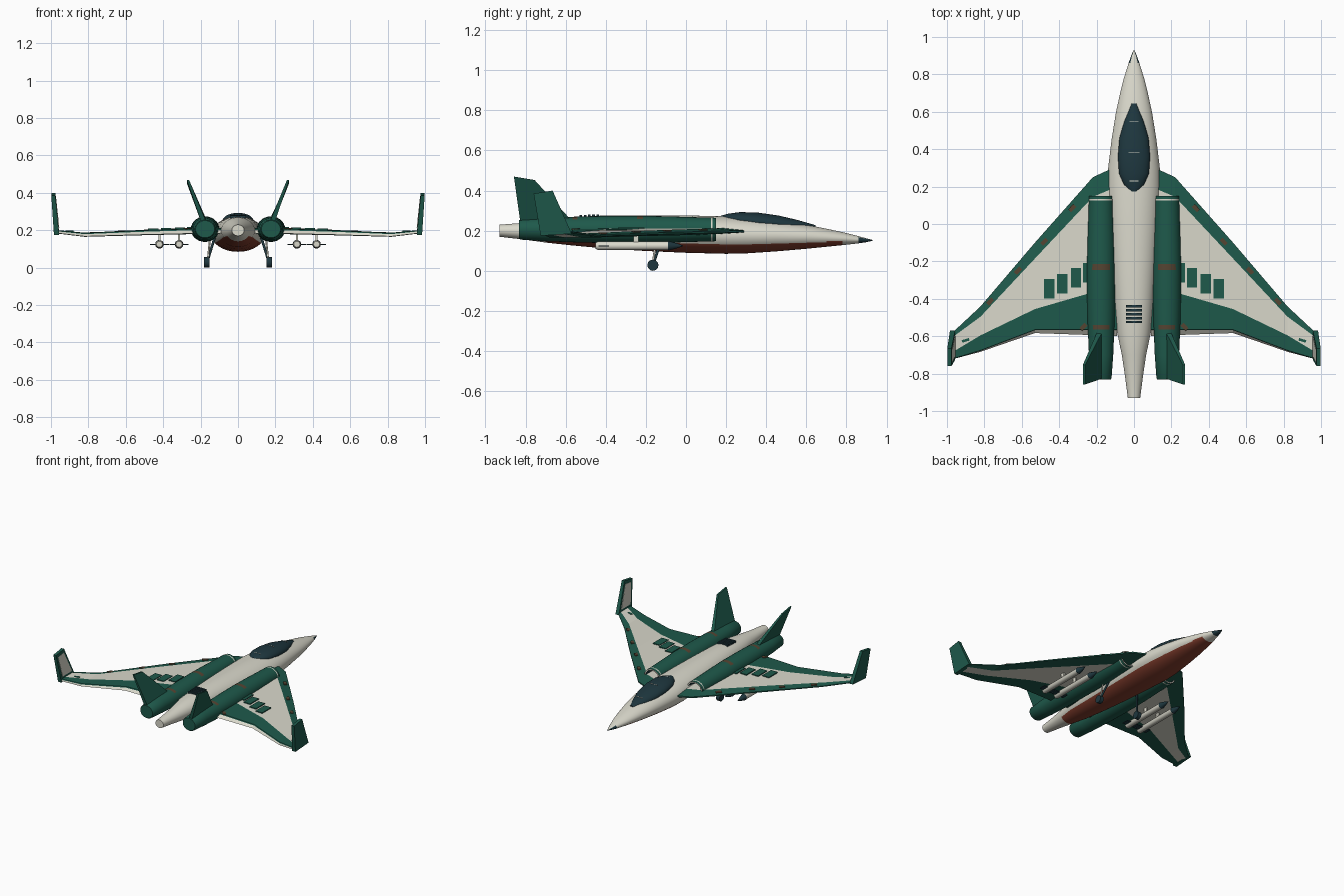
import bpy, bmesh, math
from mathutils import Vector

cube = bpy.data.objects.get("Cube")
if cube:
    bpy.data.objects.remove(cube)


def material(name, r, g, b):
    m = bpy.data.materials.new(name)
    m.use_nodes = True
    m.diffuse_color = (r, g, b, 1)
    for n in m.node_tree.nodes:
        if n.type == 'BSDF_PRINCIPLED':
            n.inputs["Base Color"].default_value = (r, g, b, 1)
            n.inputs["Roughness"].default_value = 0.7
    return m


WHITE = material("off_white", 0.7, 0.69, 0.6)
GREEN = material("deep_green", 0.013, 0.1, 0.07)
SLATE = material("dark_slate", 0.013, 0.038, 0.049)
RED = material("belly_red", 0.23, 0.048, 0.027)
RUST = material("rust", 0.09, 0.058, 0.032)


def finish(name, bm, mats, rule=None, smooth=True):
    bmesh.ops.recalc_face_normals(bm, faces=bm.faces)
    if rule:
        for f in bm.faces:
            f.material_index = rule(f.calc_center_median(), f.normal)
    me = bpy.data.meshes.new(name)
    bm.to_mesh(me)
    bm.free()
    for m in mats:
        me.materials.append(m)
    ob = bpy.data.objects.new(name, me)
    bpy.context.collection.objects.link(ob)
    if smooth:
        bpy.ops.object.select_all(action='DESELECT')
        ob.select_set(True)
        bpy.context.view_layer.objects.active = ob
        bpy.ops.object.shade_smooth_by_angle(angle=math.radians(35))
    return ob


def skin(rings):
    """Closed skin over a row of equal-length point rings, capped at both ends."""
    bm = bmesh.new()
    rows = [[bm.verts.new(p) for p in ring] for ring in rings]
    n = len(rows[0])
    for a, b in zip(rows, rows[1:]):
        for i in range(n):
            j = (i + 1) % n
            bm.faces.new((a[i], a[j], b[j], b[i]))
    bm.faces.new(rows[0])
    bm.faces.new(rows[-1])
    return bm


def loft(name, rows, mats, rule=None, cx=0, segs=32):
    """Body along y; each row is y, half width, bottom z, top z."""
    rings = []
    for y, w, lo, hi in rows:
        rings.append([(cx + w * math.cos(2 * math.pi * i / segs), y,
                       (lo + hi) / 2 + (hi - lo) / 2 * math.sin(2 * math.pi * i / segs))
                      for i in range(segs)])
    return finish(name, skin(rings), mats, rule)


def tube(name, cx, cz, profile, mats, rule=None, segs=28, squash=1):
    return loft(name, [(y, r, cz - r * squash, cz + r * squash) for y, r in profile],
                mats, rule, cx, segs)


def box(name, centre, size, mat, turn=0):
    bm = bmesh.new()
    bmesh.ops.create_cube(bm, size=1)
    c, s = math.cos(turn), math.sin(turn)
    for v in bm.verts:
        p = Vector([a * b for a, b in zip(v.co, size)])
        v.co = Vector(centre) + Vector((p.x * c - p.y * s, p.x * s + p.y * c, p.z))
    return finish(name, bm, [mat], smooth=False)


def slab(name, base, top, mat):
    """Tapered upright blade; each end is x, z front, z rear, y front, y rear, thickness."""
    rings = []
    for x, zf, zr, yf, yr, t in (base, top):
        rings.append([(x - t / 2, yf, zf), (x + t / 2, yf, zf),
                      (x + t / 2, yr, zr), (x - t / 2, yr, zr)])
    return finish(name, skin(rings), [mat], smooth=False)


def rod(name, a, b, radius, mat):
    a, b = Vector(a), Vector(b)
    bm = bmesh.new()
    bmesh.ops.create_cone(bm, cap_ends=True, segments=12, radius1=radius,
                          radius2=radius, depth=(b - a).length)
    q = (b - a).to_track_quat('Z', 'Y')
    for v in bm.verts:
        v.co = q @ v.co + (a + b) / 2
    return finish(name, bm, [mat])


# Fuselage with red belly and dark nose tip
def hull_colour(c, n):
    if c.y > 0.865 and n.z < 0.8:
        return 2
    return 1 if -0.72 < c.y < 0.8 and n.z < -0.62 else 0


loft("fuselage", [
    (-0.93, 0.033, 0.17, 0.23), (-0.8, 0.05, 0.155, 0.24), (-0.7, 0.065, 0.141, 0.254),
    (-0.58, 0.09, 0.128, 0.268), (-0.4, 0.105, 0.111, 0.276), (-0.2, 0.12, 0.099, 0.277),
    (0, 0.132, 0.09, 0.276), (0.2, 0.142, 0.085, 0.272), (0.3, 0.138, 0.087, 0.266),
    (0.45, 0.12, 0.097, 0.252), (0.6, 0.096, 0.11, 0.23), (0.7, 0.074, 0.12, 0.21),
    (0.78, 0.054, 0.128, 0.193), (0.86, 0.029, 0.137, 0.173), (0.9, 0.015, 0.143, 0.162),
    (0.93, 0.002, 0.15, 0.154)], [WHITE, RED, SLATE], hull_colour, segs=48)

# Canopy and its frames
loft("canopy", [
    (0.175, 0.02, 0.25, 0.275), (0.21, 0.055, 0.23, 0.285), (0.27, 0.08, 0.215, 0.293),
    (0.36, 0.086, 0.2, 0.29), (0.46, 0.078, 0.195, 0.276), (0.55, 0.052, 0.195, 0.255),
    (0.645, 0.014, 0.2, 0.228)], [SLATE])
for y, w, z in ((0.23, 0.05, 0.286), (0.38, 0.06, 0.286), (0.55, 0.05, 0.254)):
    box("canopy_frame", (0, y, z), (w, 0.003, 0.004), WHITE)

# Spine vents
for i in range(5):
    box("spine_vent", (0, -0.44 - i * 0.021, 0.275 - i * 0.001), (0.085, 0.013, 0.014), SLATE)

# Wing stations: x, middle z, thickness, leading edge, colour line, colour line, trailing edge
STATIONS = [(0.09, 0.197, 0.034, 0.31, 0.2, -0.33, -0.565),
            (0.22, 0.196, 0.032, 0.25, 0.145, -0.365, -0.565),
            (0.53, 0.187, 0.028, -0.1, -0.185, -0.455, -0.565),
            (0.82, 0.176, 0.022, -0.44, -0.495, -0.595, -0.675),
            (0.97, 0.192, 0.018, -0.58, -0.605, -0.685, -0.72)]


def wing_top(x):
    for a, b in zip(STATIONS, STATIONS[1:]):
        if x <= b[0]:
            k = (x - a[0]) / (b[0] - a[0])
            return (a[1] + a[2] / 2) * (1 - k) + (b[1] + b[2] / 2) * k


def build_wing(name, s):
    rings = []
    for x, z, t, le, w1, w2, te in STATIONS:
        h = t / 2
        under = w1 - 0.08 * (1 - x)
        rings.append([(s * x, le, z + h * 0.3), (s * x, w1, z + h), (s * x, w2, z + h),
                      (s * x, te, z + h * 0.8), (s * x, te - 0.003, z + h * 0.3),
                      (s * x, te - 0.035 * (1.05 - x), z - h * 0.8),
                      (s * x, w2, z - h), (s * x, under, z - h), (s * x, le, z - h * 0.3)])
    bm = skin(rings)
    # Painted bands follow the ring segments
    bands = [1, 0, 1, 1, 0, 1, 0, 1, 1]
    bm.faces.ensure_lookup_table()
    for i, f in enumerate(bm.faces):
        f.material_index = bands[i % 9] if i < 9 * (len(STATIONS) - 1) else 1
    return finish(name, bm, [WHITE, GREEN], smooth=False)


def build_engine(name, cx, cz):
    # Pale intake lip, dark intake throat and worn patches on top
    def colour(c, n):
        inward = (c.x - cx) * n.x + (c.z - cz) * n.z < 0
        if 0.125 < c.y < 0.133 or c.y > 0.145:
            return 1
        if c.y > 0.06 and (n.y > 0.9 or (c.y > 0.09 and inward)):
            return 2
        worn = -0.245 < c.y < -0.215 or -0.565 < c.y < -0.54
        return 3 if worn and n.z > 0.8 else 0

    tube(name, cx, cz, [
        (-0.832, 0.051), (-0.825, 0.056), (-0.7, 0.065), (-0.565, 0.0705), (-0.54, 0.0715),
        (-0.4, 0.075), (-0.245, 0.076), (-0.215, 0.0755), (-0.1, 0.073), (0.05, 0.068),
        (0.125, 0.066), (0.133, 0.066), (0.15, 0.064), (0.15, 0.054), (0.07, 0.048)],
        [GREEN, WHITE, SLATE, RUST], colour, squash=0.9)


for s, side in ((1, "left_"), (-1, "right_")):
    build_wing(side + "wing", s)
    build_engine(side + "engine", s * 0.176, 0.206)

    # Winglet with pale inner face
    slab(side + "winglet", (s * 0.97, 0.185, 0.175, -0.57, -0.725, 0.028),
         (s * 0.987, 0.4, 0.385, -0.665, -0.76, 0.022), GREEN)
    slab(side + "winglet_inner_panel", (s * 0.958, 0.215, 0.215, -0.6, -0.71, 0.005),
         (s * 0.975, 0.375, 0.365, -0.672, -0.74, 0.005), WHITE)

    # Canted tail fin
    slab(side + "tail_fin", (s * 0.18, 0.25, 0.235, -0.57, -0.825, 0.028),
         (s * 0.268, 0.453, 0.47, -0.755, -0.858, 0.012), GREEN)

    # Raised panels on the wing
    for x, y in ((0.245, -0.26), (0.31, -0.287), (0.383, -0.32), (0.453, -0.347)):
        box(side + "wing_panel", (s * x, y, wing_top(x) + 0.002), (0.055, 0.105, 0.008), GREEN)
    box(side + "wing_tip_mark", (s * 0.9, -0.622, wing_top(0.9)), (0.04, 0.014, 0.006), GREEN, s * -0.3)

    # Worn patches on the wing edges
    for x, y in ((0.33, 0.085), (0.48, -0.095), (0.62, -0.25), (0.77, -0.415), (0.27, -0.55)):
        box(side + "wing_rust", (s * x, y, wing_top(x) - 0.003), (0.04, 0.022, 0.008), RUST, s * -0.8)

    # Missiles on pylons
    for x in (0.315, 0.42):
        tube(side + "missile", s * x, 0.125, [
            (-0.45, 0.016), (-0.44, 0.021), (-0.09, 0.021), (-0.085, 0.023),
            (-0.05, 0.014), (-0.015, 0.002)], [WHITE, SLATE],
            lambda c, n: 1 if c.y > -0.09 else 0, 16)
        box(side + "missile_fin", (s * x, -0.41, 0.125), (0.1, 0.05, 0.005), SLATE)
        box(side + "pylon", (s * x, -0.25, 0.16), (0.012, 0.025, 0.045), WHITE)

    # Landing gear
    rod(side + "wheel", (s * 0.153, -0.165, 0.028), (s * 0.181, -0.165, 0.028), 0.028, SLATE)
    rod(side + "main_strut", (s * 0.165, -0.165, 0.03), (s * 0.125, -0.12, 0.16), 0.007, SLATE)
    rod(side + "side_strut", (s * 0.162, -0.165, 0.04), (s * 0.15, -0.15, 0.15), 0.005, WHITE)
